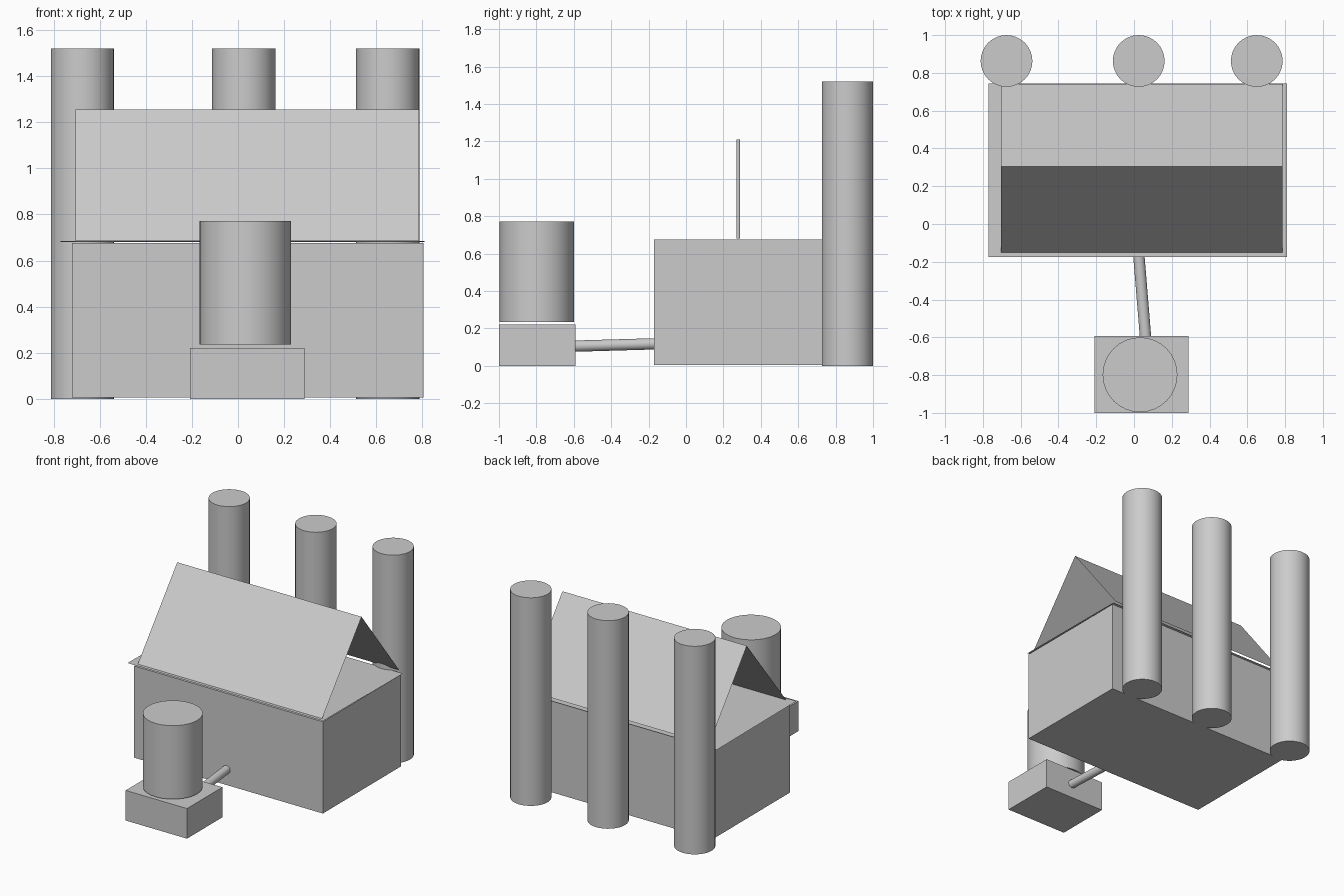
import bpy
import math
from mathutils import Vector

cube = bpy.data.objects.get("Cube")
if cube:
    bpy.data.objects.remove(cube, do_unlink=True)

# Single flat grey for the whole model
grey = bpy.data.materials.new("plain_grey")
grey.use_nodes = True
colour = (0.6, 0.6, 0.6, 1)
grey.diffuse_color = colour
grey.node_tree.nodes["Principled BSDF"].inputs["Base Color"].default_value = colour


def finish(name):
    obj = bpy.context.object
    obj.name = name
    obj.data.materials.append(grey)
    return obj


def box(name, low, high):
    low, high = Vector(low), Vector(high)
    bpy.ops.mesh.primitive_cube_add(size=1, location=(low + high) / 2)
    obj = finish(name)
    obj.scale = high - low
    bpy.ops.object.transform_apply(location=False, rotation=False)
    return obj


def rod(name, start, end, radius, sides=32):
    start, end = Vector(start), Vector(end)
    axis = end - start
    bpy.ops.mesh.primitive_cylinder_add(
        vertices=sides, radius=radius, depth=axis.length, location=(start + end) / 2,
        rotation=axis.to_track_quat('Z', 'Y').to_euler())
    obj = finish(name)
    bpy.ops.object.shade_smooth_by_angle(angle=math.radians(30))
    return obj


def sheet(name, x0, x1, edge_a, edge_b):
    """Thin flat sheet running along x between two (y, z) edges."""
    (ya, za), (yb, zb) = edge_a, edge_b
    mesh = bpy.data.meshes.new(name)
    mesh.from_pydata([(x0, ya, za), (x1, ya, za), (x1, yb, zb), (x0, yb, zb)],
                     [], [(0, 1, 2, 3)])
    mesh.materials.append(grey)
    obj = bpy.data.objects.new(name, mesh)
    bpy.context.collection.objects.link(obj)
    return obj


# Main building with a flat lid that overhangs one end
box("building_body", (-0.72, -0.17, 0.005), (0.805, 0.73, 0.675))
sheet("building_lid", -0.77, 0.81, (-0.175, 0.685), (0.745, 0.68))

# Open-ended pitched roof and its hidden support post
ridge = (0.305, 1.255)
sheet("roof_front", -0.705, 0.785, (-0.15, 0.685), ridge)
sheet("roof_back", -0.705, 0.785, ridge, (0.74, 0.7))
rod("roof_post", (0.04, 0.28, 0.68), (0.04, 0.28, 1.21), 0.01, 16)

# Three tall columns behind the building
for name, x in (("right", -0.675), ("middle", 0.025), ("left", 0.65)):
    rod(name + "_column", (x, 0.863, 0), (x, 0.863, 1.52), 0.137)

# Tank floating just above its base, with a pipe to the building
box("tank_base", (-0.208, -1, 0), (0.288, -0.592, 0.22))
rod("tank", (0.032, -0.798, 0.235), (0.032, -0.798, 0.772), 0.198)
rod("connecting_pipe", (0.062, -0.61, 0.105), (0.025, -0.16, 0.118), 0.03, 24)
